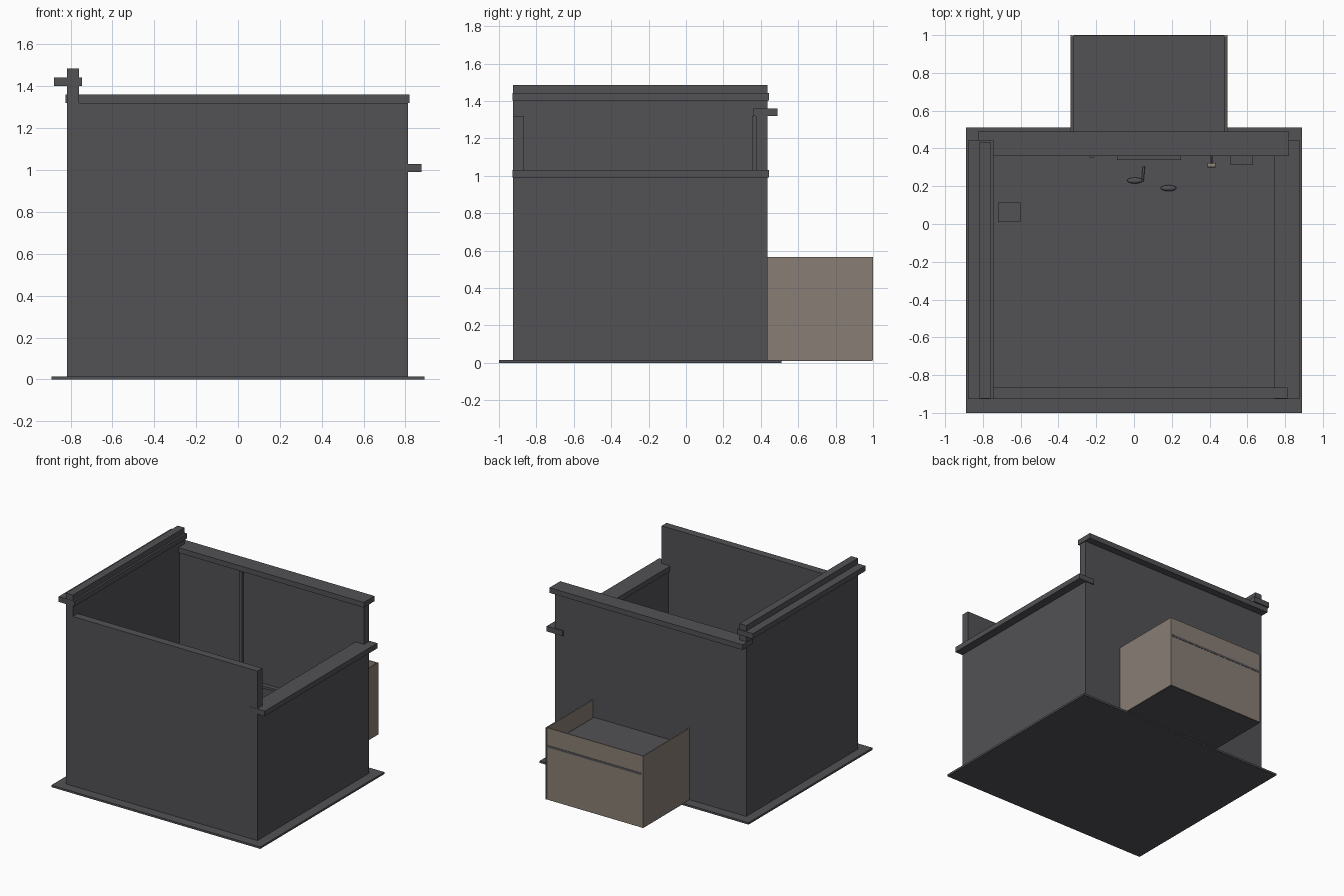
import bpy
from mathutils import Vector

cube = bpy.data.objects.get("Cube")
if cube:
    bpy.data.objects.remove(cube, do_unlink=True)


def material(name, rgb):
    m = bpy.data.materials.new(name)
    m.use_nodes = True
    m.diffuse_color = (*rgb, 1)
    m.node_tree.nodes["Principled BSDF"].inputs["Base Color"].default_value = (*rgb, 1)
    return m


GREY = material("charcoal grey", (0.084, 0.082, 0.09))
BROWN = material("warm taupe", (0.25, 0.212, 0.178))


def finish(name, mat):
    ob = bpy.context.object
    ob.name = name
    ob.data.materials.append(mat)
    return ob


def box(name, x, y, z, mat=GREY):
    """Box from (min, max) pairs along each axis."""
    bpy.ops.mesh.primitive_cube_add(size=1)
    ob = finish(name, mat)
    lo, hi = (Vector(c) for c in zip(x, y, z))
    for v in ob.data.vertices:
        v.co = (lo + hi) / 2 + v.co * (hi - lo)
    return ob


def rod(name, a, b, radius, mat=GREY):
    a, b = Vector(a), Vector(b)
    bpy.ops.mesh.primitive_cylinder_add(vertices=12, radius=radius, depth=(b - a).length,
                                        location=(a + b) / 2)
    ob = finish(name, mat)
    ob.rotation_euler = (b - a).to_track_quat("Z", "Y").to_euler()
    bpy.ops.object.shade_smooth_by_angle()


# Room shell
SIDE_Y = (-0.925, 0.435)
CAP_Y = (-0.927, 0.443)
box("floor", (-0.89, 0.89), (-1, 0.51), (0, 0.015))
box("front_wall", (-0.815, 0.813), (-0.925, -0.865), (0.015, 1.32))
box("back_wall", (-0.815, 0.813), (0.373, 0.435), (0.015, 1.32))
box("right_wall", (-0.818, -0.76), SIDE_Y, (0.015, 1.485))
box("left_wall", (0.755, 0.813), SIDE_Y, (0.015, 1.0))

# Cap boards along the wall tops
box("back_cap", (-0.825, 0.82), (0.36, 0.49), (1.32, 1.36))
box("right_cap", (-0.88, -0.745), CAP_Y, (1.402, 1.442))
box("left_cap", (0.74, 0.877), CAP_Y, (0.99, 1.03))

# Open bin behind the back wall
BIN_Z = (0.012, 0.565)
for name, x in (("bin_right_panel", (-0.335, -0.327)), ("bin_left_panel", (0.487, 0.495))):
    box(name, x, (0.435, 1), BIN_Z, BROWN)
box("bin_back_panel", (-0.327, 0.487), (0.99, 0.998), BIN_Z, BROWN)
box("bin_shelf", (-0.32, 0.48), (0.435, 1), (0.415, 0.432))
box("bin_bottom", (-0.33, 0.49), (0.435, 0.995), (0.01, 0.02))

# Fittings on the inside of the back wall
box("wall_batten", (-0.235, -0.213), (0.352, 0.373), (0.015, 1.32))
box("wall_shelf", (-0.09, 0.25), (0.34, 0.373), (0.48, 0.5))
box("wall_cabinet", (0.51, 0.63), (0.313, 0.373), (0.45, 0.6))
rod("holder_arm", (0.41, 0.373, 0.4), (0.41, 0.31, 0.4), 0.005)
rod("holder_roll", (0.388, 0.31, 0.4), (0.432, 0.31, 0.4), 0.012, BROWN)

# Small things standing on the floor
box("floor_bin", (-0.72, -0.6), (0.01, 0.115), (0.015, 0.12))
rod("floor_stick", (0.045, 0.225, 0.022), (0.052, 0.305, 0.022), 0.006)
for i, (x, y) in enumerate(((0.005, 0.23), (0.183, 0.19))):
    bpy.ops.mesh.primitive_uv_sphere_add(segments=12, ring_count=8, radius=1,
                                         location=(x, y, 0.028))
    shoe = finish(f"slipper_{i + 1}", GREY)
    shoe.scale = (0.042, 0.016, 0.013)
    bpy.ops.object.shade_smooth_by_angle()
